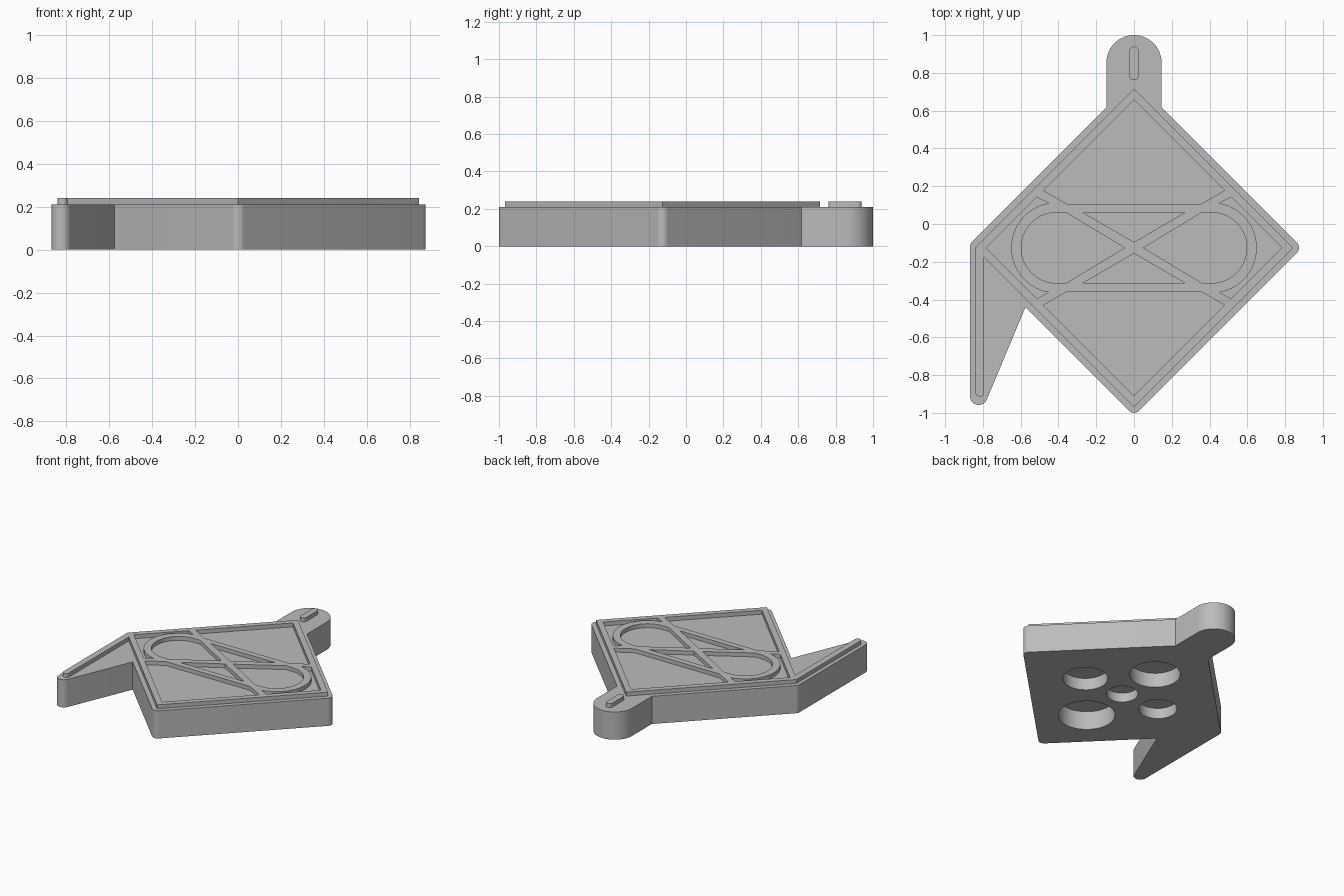
import bpy
import bmesh
from math import cos, sin, radians, sqrt

cube = bpy.data.objects.get("Cube")
if cube:
    bpy.data.objects.remove(cube, do_unlink=True)

grey = bpy.data.materials.new("light_grey")
grey.use_nodes = True
colour = (0.5, 0.5, 0.5, 1)
grey.diffuse_color = colour
grey.node_tree.nodes["Principled BSDF"].inputs["Base Color"].default_value = colour

CY = -0.126        # centre of the diamond
HALF = 0.89        # half diagonal before rounding
TOP = 0.21         # top of the plate
RIDGE_TOP = 0.24


def arc(cx, cy, r, start, end, steps=16):
    angles = [radians(start + (end - start) * i / steps) for i in range(steps + 1)]
    return [(cx + r * cos(a), cy + r * sin(a)) for a in angles]


def flip_x(points):
    return [(-x, y) for x, y in points]


def flip_y(points):
    return [(x, 2 * CY - y) for x, y in points]


def prism(name, outlines, z0, z1):
    """Extrude a flat outline; any further outlines inside it become openings."""
    curve = bpy.data.curves.new(name, "CURVE")
    curve.dimensions = "2D"
    curve.fill_mode = "BOTH"
    curve.extrude = (z1 - z0) / 2
    for points in outlines:
        spline = curve.splines.new("POLY")
        spline.points.add(len(points) - 1)
        for p, (x, y) in zip(spline.points, points):
            p.co = (x, y, 0, 1)
        spline.use_cyclic_u = True
    temp = bpy.data.objects.new(name + "_outline", curve)
    bpy.context.collection.objects.link(temp)
    graph = bpy.context.evaluated_depsgraph_get()
    mesh = bpy.data.meshes.new_from_object(temp.evaluated_get(graph))
    bpy.data.objects.remove(temp, do_unlink=True)
    bm = bmesh.new()
    bm.from_mesh(mesh)
    bmesh.ops.remove_doubles(bm, verts=bm.verts, dist=1e-5)
    bmesh.ops.translate(bm, verts=bm.verts, vec=(0, 0, (z0 + z1) / 2))
    bmesh.ops.recalc_face_normals(bm, faces=bm.faces)
    bm.to_mesh(mesh)
    bm.free()
    mesh.name = name
    mesh.materials.clear()
    mesh.materials.append(grey)
    obj = bpy.data.objects.new(name, mesh)
    bpy.context.collection.objects.link(obj)
    return obj


def activate(obj):
    bpy.ops.object.select_all(action="DESELECT")
    obj.select_set(True)
    bpy.context.view_layer.objects.active = obj


# Plate outline: rounded diamond, rear tab and side arm
R = 0.04
inset = HALF - R * sqrt(2)
tab_r = 0.146
arm_x = -0.575
outline = (
    arc(0, CY - inset, R, 225, 315, 8)
    + arc(inset, CY, R, -45, 45, 8)
    + [(tab_r, CY + HALF - tab_r)]
    + arc(0, 1 - tab_r, tab_r, 0, 180, 32)
    + [(-tab_r, CY + HALF - tab_r)]
    + arc(-0.828, CY + 0.005, R, 135, 180, 6)
    + arc(-0.822, -0.912, 0.046, 180, 337)
    + [(arm_x, CY - HALF - arm_x)]
)
plate = prism("base_plate", [outline], 0, TOP)

# Round blind sockets in the underside: x, y offset, radius, depth
sockets = [
    (0, 0, 0.109, 0.07),
    (0.33, 0, 0.154, 0.09),
    (-0.32, 0, 0.131, 0.08),
    (0, 0.35, 0.174, 0.11),
    (0, -0.38, 0.195, 0.14),
]
for x, y, r, depth in sockets:
    cutter = prism("socket_cutter", [arc(x, CY + y, r, 0, 352.5, 47)], -0.1, depth)
    cutter.hide_render = True
    mod = plate.modifiers.new("socket", "BOOLEAN")
    mod.operation = "DIFFERENCE"
    mod.solver = "EXACT"
    mod.object = cutter
    activate(plate)
    bpy.ops.object.modifier_apply(modifier=mod.name)
    bpy.data.objects.remove(cutter, do_unlink=True)

# Raised frame with its arm strip
frame = 0.843
strip_x, strip_r = -0.8165, 0.0235
inner_x = strip_x + strip_r
frame_outline = (
    [(0, CY - frame), (frame, CY), (0, CY + frame), (strip_x - strip_r, CY + 0.003)]
    + arc(strip_x, -0.89, strip_r, 180, 360, 12)
    + [(inner_x, CY - frame - inner_x)]
)

# Openings between the raised ribs
inner = 0.784
lobe_x = 0.41
large = [(0, CY + inner), (0.48, CY + inner - 0.48), (0.355, 0.106),
         (-0.355, 0.106), (-0.48, CY + inner - 0.48)]
triangle = [(-0.27, 0.061), (0.27, 0.061), (0, CY + 0.03)]
lobe = ([(0.05, CY), (0.36, CY - 0.187)]
        + arc(lobe_x, CY, 0.187, -90, 90, 32) + [(0.36, CY + 0.187)])
corner = ([(inner, CY), (0.515, CY + inner - 0.515)]
          + arc(lobe_x, CY, 0.24, 80, -80, 32) + [(0.515, CY - inner + 0.515)])
openings = [large, flip_y(large), triangle, flip_y(triangle),
            lobe, flip_x(lobe), corner, flip_x(corner)]
ridges = prism("raised_ribs", [frame_outline] + openings, TOP - 0.005, RIDGE_TOP)

# Raised bar on the rear tab
bar = arc(0, 0.915, 0.024, 0, 180, 12) + arc(0, 0.785, 0.024, 180, 360, 12)
tab_bar = prism("tab_bar", [bar], TOP - 0.005, RIDGE_TOP)

for obj in (plate, ridges, tab_bar):
    activate(obj)
    bpy.ops.object.shade_smooth_by_angle(angle=radians(30))
